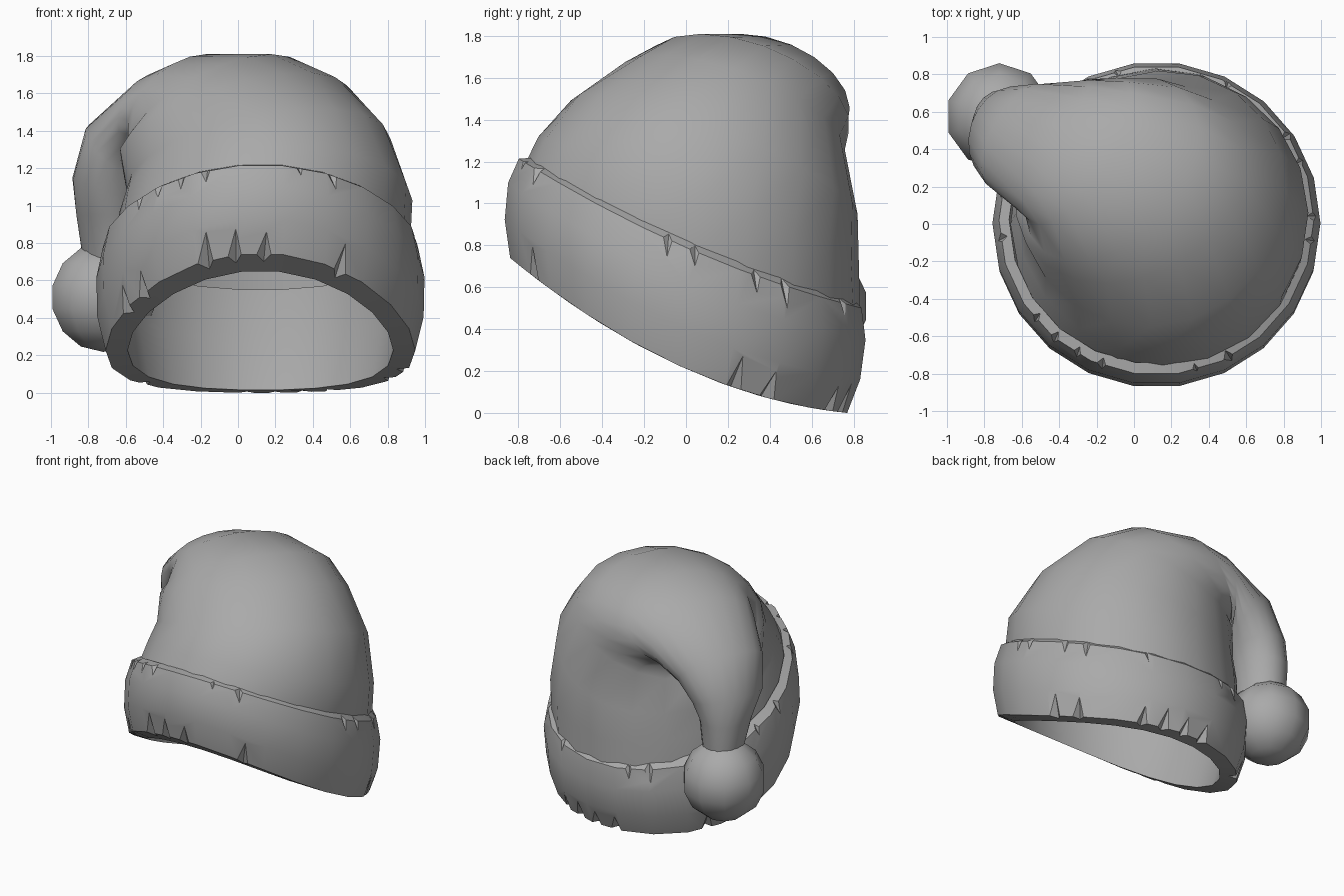
import bpy, bmesh, math
from mathutils import Vector

cube = bpy.data.objects.get("Cube")
if cube:
    bpy.data.objects.remove(cube, do_unlink=True)

grey = bpy.data.materials.new("felt grey")
grey.use_nodes = True
grey.diffuse_color = (0.4, 0.4, 0.4, 1)
grey.node_tree.nodes["Principled BSDF"].inputs["Base Color"].default_value = (0.4, 0.4, 0.4, 1)


def finish(bm, name):
    bmesh.ops.recalc_face_normals(bm, faces=bm.faces)
    mesh = bpy.data.meshes.new(name)
    bm.to_mesh(mesh)
    bm.free()
    mesh.materials.append(grey)
    obj = bpy.data.objects.new(name, mesh)
    bpy.context.collection.objects.link(obj)
    return obj


def loft(rings, name, closed=False):
    """Skin a list of point rings; closed joins the last ring to the first."""
    bm = bmesh.new()
    loops = [[bm.verts.new(p) for p in ring] for ring in rings]
    pairs = list(zip(loops, loops[1:]))
    if closed:
        pairs.append((loops[-1], loops[0]))
    for a, b in pairs:
        n = len(a)
        for i in range(n):
            j = (i + 1) % n
            bm.faces.new((a[i], a[j], b[j], b[i]))
    return finish(bm, name)


def smooth(obj, degrees):
    bpy.ops.object.select_all(action='DESELECT')
    obj.select_set(True)
    bpy.context.view_layer.objects.active = obj
    bpy.ops.object.shade_smooth_by_angle(angle=math.radians(degrees))


# Crown and drooping tail: ellipses as centre, outer half axis, side half axis
SECTIONS = [
    ((.13, .02, .80), (.65, -.46, .19), (.45, .67, -.28)),
    ((.15, .06, 1.0), (.64, -.45, .21), (.45, .62, -.24)),
    ((.11, .135, 1.22), (.56, -.38, .27), (.43, .57, -.14)),
    ((-.02, .22, 1.44), (.42, -.31, .27), (.45, .44, -.03)),
    ((-.12, .29, 1.51), (.30, -.22, .30), (.36, .44, 0)),
    ((-.30, .39, 1.54), (.13, -.13, .27), (.26, .37, 0)),
    ((-.44, .43, 1.47), (.02, -.06, .24), (.20, .34, 0)),
    ((-.615, .47, 1.285), (-.145, .04, .155), (.14, .28, 0)),
    ((-.68, .48, 1.10), (-.19, .055, .05), (.08, .25, 0)),
    ((-.69, .51, .95), (-.17, .06, 0), (.04, .20, 0)),
    ((-.68, .53, .72), (-.15, .06, 0), (.02, .16, 0)),
]
SIDES = 20


def ellipse(centre, u, w):
    c, u, w = Vector(centre), Vector(u), Vector(w)
    angles = [2 * math.pi * i / SIDES for i in range(SIDES)]
    return [c + u * math.cos(a) + w * math.sin(a) for a in angles]


crown = loft([ellipse(*s) for s in SECTIONS], "crown_and_tail")
smooth(crown, 75)


# Turned-up band: t runs from the lower edge (0) to the upper edge (1)
def band_point(a, t, dr=0.0):
    r = .828 + .055 * math.sin(math.pi * min(max(t, 0), 1)) + dr
    x = .12 + r * math.cos(a)
    y = -.035 + .06 * t + (r - .015) * math.sin(a)
    low = .21 - .444 * y + .222 * y * y
    high = .84 - .44 * y + .105 * y * y
    return Vector((x, y, low + (high - low) * t))


def band_ring(t, dr=0.0):
    return [band_point(2 * math.pi * i / 22, t, dr) for i in range(22)]


band = loft([band_ring(0), band_ring(.3), band_ring(.65), band_ring(.92),
             band_ring(.99, -.042), band_ring(.5, -.11), band_ring(0, -.118)],
            "fur_band", closed=True)

# Wedge cutters for the tufted notches along both edges
UPPER = [1, 22, 33, 62, 104, 114, 170, 186, 219, 229, 239, 249, 284, 297, 352]
LOWER = [19, 31, 62, 73, 84, 95, 140, 209, 220, 249, 260, 271, 301]
bm = bmesh.new()
for angles, edge, tip, depth in ((UPPER, 1.05, .67, .05), (LOWER, -.06, .27, .08)):
    for k, deg in enumerate(angles):
        a = math.radians(deg)
        half = math.radians(4.3 + .5 * (k % 2))
        reach = tip + (.06 if k % 3 == 0 else 0)
        corners = [band_point(a + half * .3, reach, .008),
                   band_point(a - half, edge, .012),
                   band_point(a + half, edge, .012),
                   band_point(a, edge, -depth)]
        v = [bm.verts.new(p) for p in corners]
        for f in ((0, 1, 2), (0, 2, 3), (0, 3, 1), (1, 3, 2)):
            bm.faces.new([v[i] for i in f])
cutter = finish(bm, "notch_cutter")
cutter.hide_render = True
cut = band.modifiers.new("notches", 'BOOLEAN')
cut.operation = 'DIFFERENCE'
cut.solver = 'EXACT'
cut.object = cutter
bpy.context.view_layer.objects.active = band
bpy.ops.object.modifier_apply(modifier=cut.name)
bpy.data.objects.remove(cutter, do_unlink=True)
smooth(band, 30)

# Pompom at the tip of the tail
bm = bmesh.new()
bmesh.ops.create_uvsphere(bm, u_segments=10, v_segments=7, radius=.292)
bmesh.ops.translate(bm, verts=bm.verts, vec=(-.72, .575, .51))
smooth(finish(bm, "pompom"), 60)
